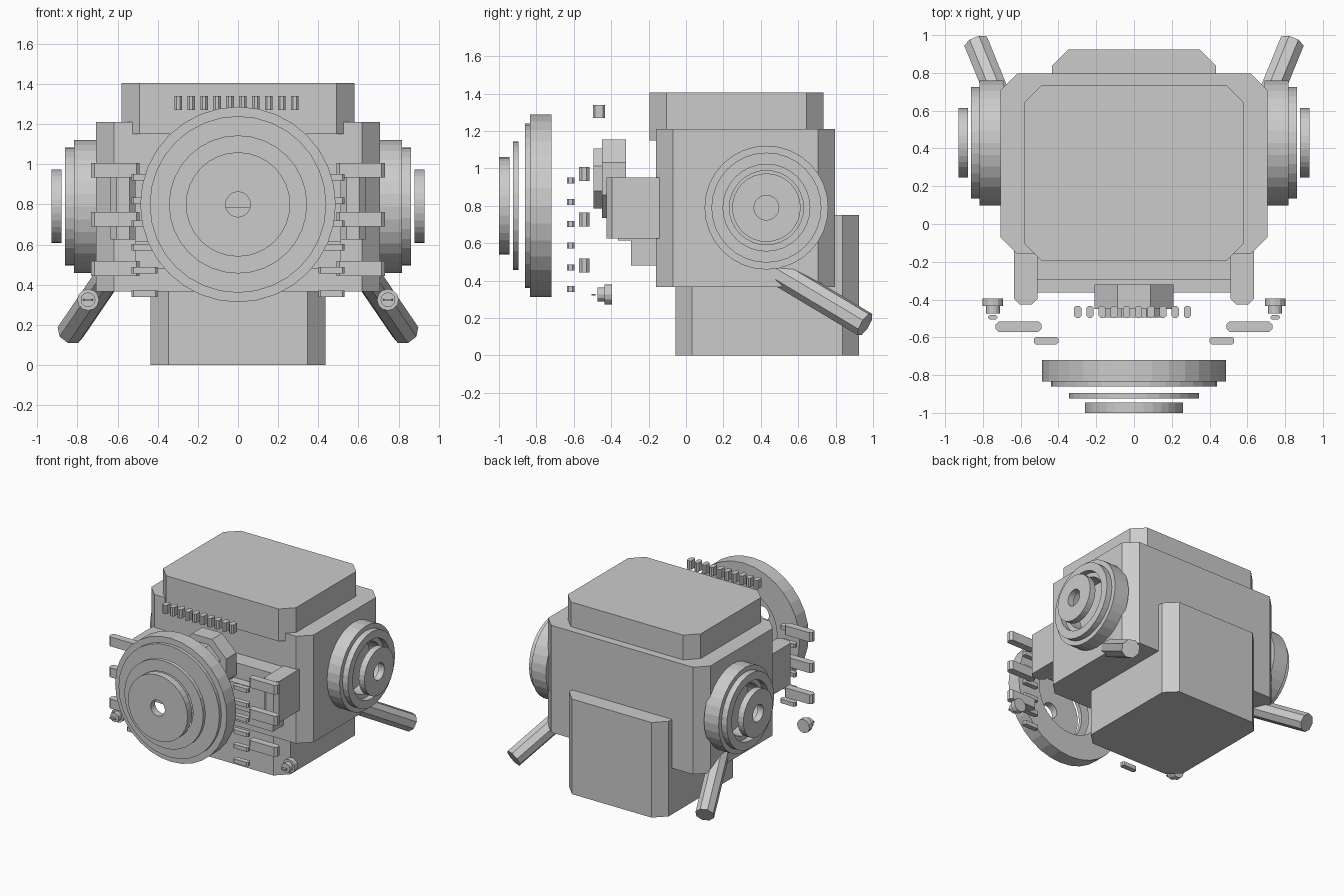
import bpy, bmesh, math
from mathutils import Vector

if "Cube" in bpy.data.objects:
    bpy.data.objects.remove(bpy.data.objects["Cube"])

mat = bpy.data.materials.new("plain grey")
mat.diffuse_color = (0.6, 0.6, 0.6, 1)
mat.use_nodes = True
mat.node_tree.nodes["Principled BSDF"].inputs["Base Color"].default_value = mat.diffuse_color


def finish(name, bm):
    bmesh.ops.recalc_face_normals(bm, faces=bm.faces)
    me = bpy.data.meshes.new(name)
    bm.to_mesh(me)
    bm.free()
    me.materials.append(mat)
    ob = bpy.data.objects.new(name, me)
    bpy.context.collection.objects.link(ob)
    return ob


def block(name, x0, x1, y0, y1, z0, z1, c=0.0):
    """Upright box with its four vertical edges chamfered by c."""
    if c:
        pts = [(x0 + c, y0), (x1 - c, y0), (x1, y0 + c), (x1, y1 - c),
               (x1 - c, y1), (x0 + c, y1), (x0, y1 - c), (x0, y0 + c)]
    else:
        pts = [(x0, y0), (x1, y0), (x1, y1), (x0, y1)]
    bm = bmesh.new()
    lo = [bm.verts.new((x, y, z0)) for x, y in pts]
    hi = [bm.verts.new((x, y, z1)) for x, y in pts]
    bm.faces.new(lo)
    bm.faces.new(hi)
    for i in range(len(pts)):
        j = (i + 1) % len(pts)
        bm.faces.new((lo[i], lo[j], hi[j], hi[i]))
    return finish(name, bm)


def tube(name, a, b, r, hole=0.0, n=32, turn=0.0):
    """Cylinder from a to b, or a ring when hole is above zero."""
    a, b = Vector(a), Vector(b)
    d = (b - a).normalized()
    up = Vector((0, 0, 1))
    u = d.cross(up).normalized()
    v = u.cross(d)
    bm = bmesh.new()

    def circle(p, rad):
        return [bm.verts.new(p + rad * (u * math.cos(t) + v * math.sin(t)))
                for t in (2 * math.pi * i / n + turn for i in range(n))]

    def bridge(p, q):
        for i in range(n):
            j = (i + 1) % n
            bm.faces.new((p[i], p[j], q[j], q[i]))

    oa, ob = circle(a, r), circle(b, r)
    bridge(oa, ob)
    if hole:
        ia, ib = circle(a, hole), circle(b, hole)
        bridge(ia, ib)
        bridge(oa, ia)
        bridge(ob, ib)
    else:
        bm.faces.new(oa)
        bm.faces.new(ob)
    return finish(name, bm)


# Main blocks
block("lower_base", -0.435, 0.435, -0.055, 0.925, 0, 0.75, 0.088)
block("main_body", -0.708, 0.708, -0.16, 0.797, 0.365, 1.21, 0.09)
block("top_block", -0.58, 0.58, -0.195, 0.735, 1.15, 1.405, 0.09)

# Stepped front panel
block("front_panel", -0.51, 0.51, -0.295, -0.1, 0.48, 0.94)
block("front_panel_step", -0.51, 0.51, -0.363, -0.2, 0.615, 0.82)

# Octagonal front hub
k = math.cos(math.pi / 8)
tube("hub_large", (0, -0.45, 0.945), (0, -0.32, 0.945), 0.21 / k, n=8, turn=math.pi / 8)
tube("hub_small", (0, -0.495, 0.945), (0, -0.45, 0.945), 0.16 / k, n=8, turn=math.pi / 8)

# Front wheel: (name, y front, y back, radius, hole)
for name, y0, y1, r, h in (("outer", -0.835, -0.72, 0.487, 0.29),
                           ("step", -0.86, -0.835, 0.44, 0.29),
                           ("middle", -0.925, -0.895, 0.344, 0.255),
                           ("disc", -1.0, -0.945, 0.26, 0.062)):
    tube("front_wheel_" + name, (0, y0, 0.8), (0, y1, 0.8), r, h)

# Row of vent teeth
for i in range(10):
    x = -0.298 + i * 0.0645
    block("vent_tooth", x - 0.019, x + 0.019, -0.497, -0.433, 1.27, 1.34, 0.011)

for s, side in ((-1, "left"), (1, "right")):
    def mirrored(name, x0, x1, *rest):
        block(side + "_" + name, min(s * x0, s * x1), max(s * x0, s * x1), *rest)

    # Side pillars next to the front panel
    mirrored("pillar", 0.51, 0.636, -0.425, -0.1, 0.625, 0.95, 0.03)

    # Long and short bars floating in front
    for z in (0.97, 0.726, 0.48):
        mirrored("long_bar", 0.49, 0.732, -0.572, -0.515, z - 0.037, z + 0.037, 0.016)
    for i in range(6):
        z = 0.355 + i * 0.116
        mirrored("short_bar", 0.4, 0.53, -0.637, -0.597, z - 0.016, z + 0.016, 0.01)

    # Bolt with a slot plate
    bx, bz = s * 0.747, 0.325
    tube(side + "_bolt_head", (bx, -0.435, bz), (bx, -0.395, bz), 0.054, n=12)
    tube(side + "_bolt_neck", (bx, -0.473, bz), (bx, -0.435, bz), 0.037, n=12)
    mirrored("bolt_slot", 0.722, 0.772, -0.505, -0.483, bz - 0.004, bz + 0.004, 0.008)

    # Side wheel: (name, x inner, x outer, radius, hole)
    for name, x0, x1, r, h in (("outer", 0.69, 0.817, 0.331, 0.198),
                               ("step", 0.817, 0.863, 0.294, 0.232),
                               ("disc", 0.88, 0.93, 0.183, 0.066)):
        tube(side + "_wheel_" + name, (s * x0, 0.43, 0.79), (s * x1, 0.43, 0.79), r, h)

    # Slanted exhaust pipe
    tube(side + "_pipe", (s * 0.607, 0.4, 0.498), (s * 0.834, 0.957, 0.165),
         0.07, n=8, turn=math.pi / 8)
